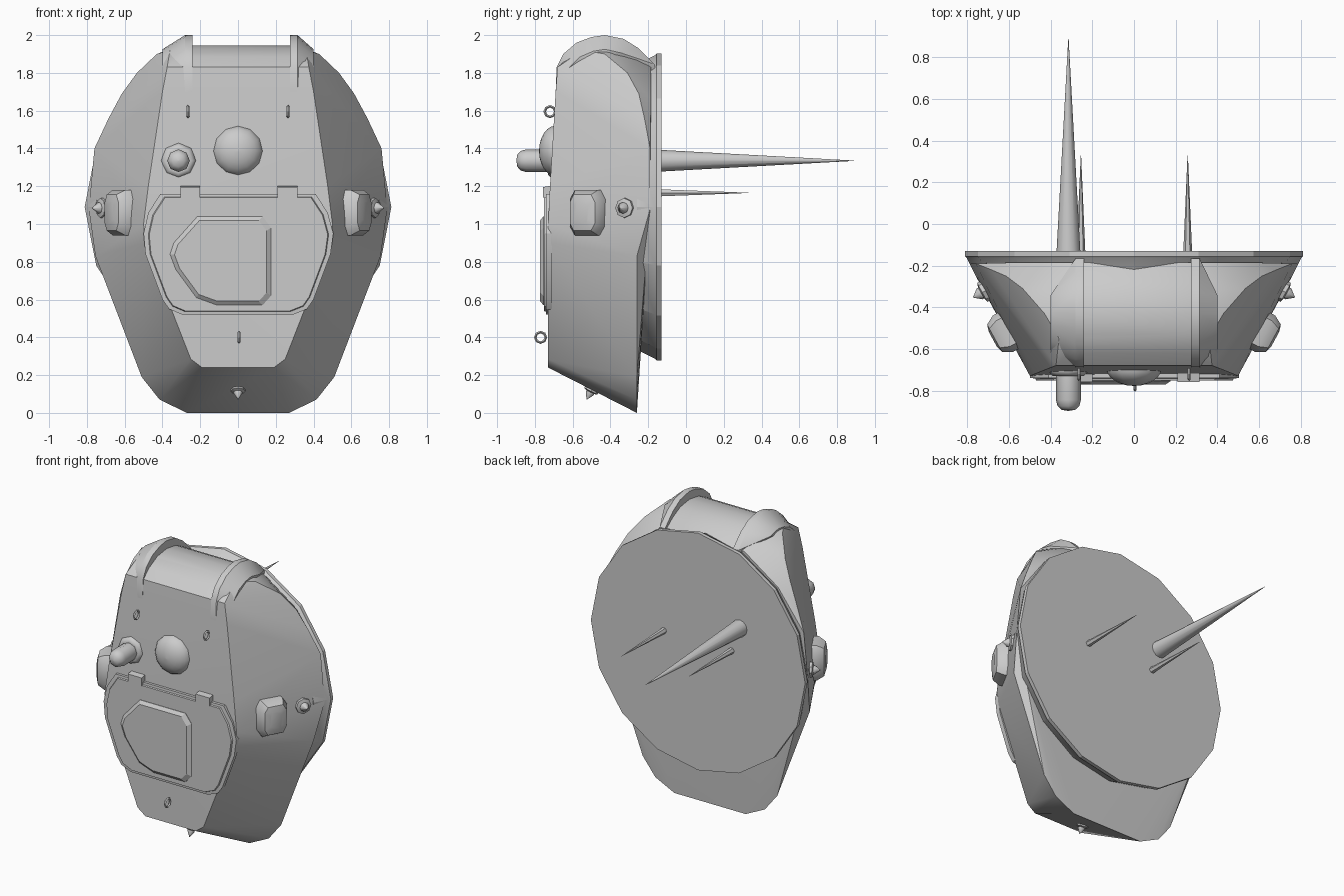
import bpy, bmesh
from math import pi, cos, sin, radians
from mathutils import Vector

if "Cube" in bpy.data.objects:
    bpy.data.objects.remove(bpy.data.objects["Cube"])


def finish(bm, name, angle=30):
    bmesh.ops.recalc_face_normals(bm, faces=bm.faces[:])
    me = bpy.data.meshes.new(name)
    bm.to_mesh(me)
    bm.free()
    for p in me.polygons:
        p.use_smooth = True
    me.set_sharp_from_angle(angle=radians(angle))
    ob = bpy.data.objects.new(name, me)
    bpy.context.collection.objects.link(ob)
    return ob


def hull(name, pts, angle=30):
    bm = bmesh.new()
    for p in pts:
        bm.verts.new(p)
    bmesh.ops.convex_hull(bm, input=bm.verts[:])
    loose = [v for v in bm.verts if not v.link_faces]
    bmesh.ops.delete(bm, geom=loose, context='VERTS')
    bmesh.ops.dissolve_limit(bm, angle_limit=radians(1), verts=bm.verts[:], edges=bm.edges[:])
    return finish(bm, name, angle)


def loft(name, rings, angle=30):
    bm = bmesh.new()
    rows = [[bm.verts.new(p) for p in r] for r in rings]
    n = len(rows[0])
    for a, b in zip(rows, rows[1:]):
        for i in range(n):
            bm.faces.new((a[i], a[(i + 1) % n], b[(i + 1) % n], b[i]))
    bm.faces.new(rows[0])
    bm.faces.new(rows[-1])
    return finish(bm, name, angle)


def lathe(name, loc, axis, profile, n, angle=40):
    # profile: (radius, distance along axis)
    q = Vector(axis).to_track_quat('Z', 'Y')
    rings = [[Vector(loc) + q @ Vector((r * cos(2 * pi * i / n), r * sin(2 * pi * i / n), h))
              for i in range(n)] for r, h in profile]
    return loft(name, rings, angle)


def plate(name, outline, steps):
    # steps: (depth y, scale of outline)
    cx = (min(p[0] for p in outline) + max(p[0] for p in outline)) / 2
    cz = (min(p[1] for p in outline) + max(p[1] for p in outline)) / 2
    return loft(name, [[(cx + (x - cx) * s, y, cz + (z - cz) * s) for x, z in outline]
                       for y, s in steps], 20)


# main shell: front panel, rear rim and rounded top, one half mirrored
half = [(.19, -.73, .24), (.25, -.73, .285), (.275, -.73, .36), (.49, -.73, .9), (.50, -.73, 1.0),
        (.475, -.72, 1.2), (.43, -.70, 1.5), (.40, -.69, 1.7), (.375, -.68, 1.83),
        (.27, -.26, .0), (.415, -.26, .07), (.51, -.26, .19), (.755, -.26, .83),
        (.79, -.19, 1.08), (.76, -.19, 1.4), (.685, -.22, 1.56), (.615, -.25, 1.69),
        (.535, -.31, 1.8), (.43, -.43, 1.9), (.36, -.55, 1.92), (.57, -.185, 1.66)]
top = [(-.62, 1.885), (-.53, 1.93), (-.43, 1.945), (-.33, 1.93), (-.25, 1.89), (-.185, 1.84)]
half += [(.31, y, z) for y, z in top]
hull("shell", half + [(-x, y, z) for x, y, z in half], 28)

# round back plate
lathe("back_plate", (0, 0, 1.09), (0, 1, 0),
      [(.755, -.26), (.803, -.165), (.812, -.155), (.812, -.13)], 16, 20)

# rounded ribs over the top, flared on the outer side
arc = [(-.69, 1.7), (-.685, 1.83), (-.65, 1.9), (-.58, 1.96), (-.5, 1.99), (-.43, 2.0),
       (-.33, 1.98), (-.25, 1.93), (-.2, 1.87), (-.165, 1.845), (-.165, 1.82), (-.2, 1.78)]
for side, inner in ((-1, .24), (1, .275)):
    pts = []
    for y, z in arc:
        pts += [(side * inner, y, z), (side * (inner + .04), y, z)]
    pts += [(side * .40, y * .88 - .05, z - .075) for y, z in arc[2:7]]
    hull("top_rib", pts)

# rear spikes
lathe("large_spike", (-.315, 0, 1.335), (0, 1, 0), [(.06, -.2), (.057, -.13), (.001, .89)], 12)
for x in (-.255, .258):
    lathe("small_spike", (x, 0, 1.165), (0, 1, 0), [(.022, -.2), (.021, -.13), (.001, .33)], 6)

# front dome and capsule lamp
lathe("front_dome", (0, -.69, 1.387), (0, -1, 0),
      [(.133 * cos(a * pi / 12) + .0005, .088 * sin(a * pi / 12)) for a in range(7)], 12)
lathe("capsule_lamp", (-.315, -.68, 1.335), (0, -1, 0),
      [(.094, 0), (.094, .03), (.075, .05), (.06, .05), (.06, .165), (.052, .195),
       (.032, .213), (.001, .218)], 8, 50)

# hatch with raised inner panel and hinges
hatch = [(-.5, .95), (-.475, 1.06), (-.41, 1.16), (.41, 1.16), (.475, 1.06), (.505, .95), (.49, .84),
         (.40, .6), (.365, .55), (.29, .52), (-.295, .52), (-.365, .55), (-.40, .6), (-.49, .84)]
plate("hatch", hatch, [(-.71, 1), (-.74, 1), (-.742, .95), (-.752, .94)])
panel = [(-.36, .84), (-.34, .9), (-.215, 1.04), (.13, 1.04), (.175, .98), (.175, .62),
         (.13, .57), (-.11, .57), (-.22, .61), (-.33, .76)]
plate("hatch_panel", panel, [(-.74, 1), (-.755, 1), (-.772, .91)])
for x in (-.252, .262):
    hull("hinge", [(x + i * .052, y, z) for i in (-1, 1)
                   for y, z in ((-.7, 1.14), (-.758, 1.14), (-.7, 1.205), (-.758, 1.195))])

# side pads and pointed studs
stud = [(.052, -.03), (.052, .008), (.03, .014), (.03, .022), (.001, .058)]
for s in (-1, 1):
    nrm, tan = Vector((s * .877, -.48, 0)), Vector((s * .48, .877, 0))
    pts = []
    for w, h, d in ((.1, .12, -.05), (.1, .12, .015), (.075, .095, .06), (.04, .06, .07)):
        for a, b in ((1, .6), (.7, 1), (-.7, 1), (-1, .6)):
            for c in (-1, 1):
                pts.append(Vector((s * .617, -.52, 1.06)) + tan * a * w + nrm * d
                           + Vector((0, 0, c * b * h)))
    hull("side_pad", pts, 35)
    lathe("side_stud", (s * .722, -.325, 1.085), nrm, stud, 8)
lathe("bottom_stud", (0, -.5, .122), (0, -.45, -.89), [(r * .75, h) for r, h in stud], 8)

# small tie rings
for x, y, z in ((-.265, -.72, 1.595), (.265, -.72, 1.595), (.005, -.77, .4)):
    bpy.ops.mesh.primitive_torus_add(major_segments=8, minor_segments=4, major_radius=.028,
                                     minor_radius=.007, location=(x, y, z),
                                     rotation=(0, pi / 2, 0))
    bpy.context.object.name = "tie_ring"
